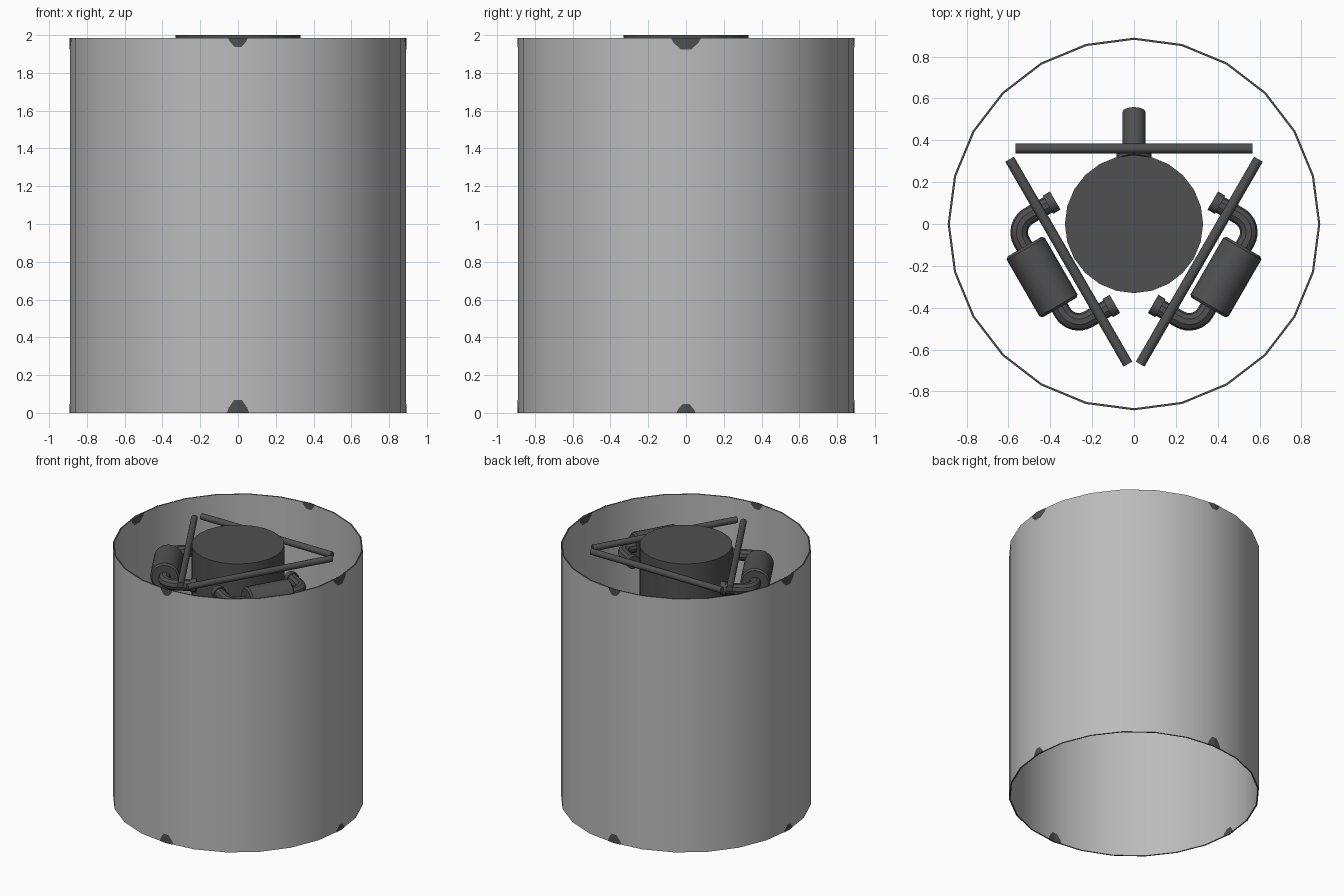
import bpy, bmesh, math
from mathutils import Vector

if "Cube" in bpy.data.objects:
    bpy.data.objects.remove(bpy.data.objects["Cube"])

def mat(name, v):
    m = bpy.data.materials.new(name)
    m.diffuse_color = (v, v, v, 1)
    m.use_nodes = True
    m.node_tree.nodes["Principled BSDF"].inputs["Base Color"].default_value = m.diffuse_color
    return m

LIGHT = mat("light_grey", 0.50)
DARK = mat("dark_grey", 0.08)

def finish(ob, name, *mats):
    ob.name = name
    for m in mats:
        ob.data.materials.append(m)
    bpy.ops.object.select_all(action='DESELECT')
    ob.select_set(True)
    bpy.context.view_layer.objects.active = ob
    bpy.ops.object.shade_smooth_by_angle(angle=math.radians(35))
    return ob

def from_bmesh(bm, name, *mats):
    me = bpy.data.meshes.new(name)
    bm.to_mesh(me)
    bm.free()
    ob = bpy.data.objects.new(name, me)
    bpy.context.collection.objects.link(ob)
    return finish(ob, name, *mats)

def rod(name, a, b, r, sides=16, chamfer=0.0):
    """Cylinder between two points, with optionally chamfered ends."""
    a, b = Vector(a), Vector(b)
    d = b - a
    bpy.ops.mesh.primitive_cylinder_add(vertices=sides, radius=r, depth=d.length, location=(a + b) / 2)
    ob = bpy.context.object
    ob.rotation_euler = d.to_track_quat('Z', 'Y').to_euler()
    if chamfer:
        mod = ob.modifiers.new("chamfer", 'BEVEL')
        mod.width = chamfer
        mod.limit_method = 'ANGLE'
        mod.angle_limit = math.radians(60)
    return finish(ob, name, DARK)

def pipe(name, pts, r):
    """Round pipe swept along a list of points."""
    cu = bpy.data.curves.new(name, 'CURVE')
    cu.dimensions = '3D'
    cu.bevel_depth = r
    cu.bevel_resolution = 3
    cu.use_fill_caps = True
    sp = cu.splines.new('POLY')
    sp.points.add(len(pts) - 1)
    for p, q in zip(sp.points, pts):
        p.co = (*q, 1)
    ob = bpy.data.objects.new(name, cu)
    bpy.context.collection.objects.link(ob)
    bpy.ops.object.select_all(action='DESELECT')
    ob.select_set(True)
    bpy.context.view_layer.objects.active = ob
    bpy.ops.object.convert(target='MESH')
    return finish(bpy.context.object, name, DARK)

# Outer shell: thin open tube with dark rims
R, T, H, N = 0.89, 0.01, 1.985, 24
bm = bmesh.new()
loops = []
for r, z in ((R, 0), (R, H), (R - T, H), (R - T, 0)):
    loops.append([bm.verts.new((r * math.cos(i * math.tau / N), r * math.sin(i * math.tau / N), z))
                  for i in range(N)])
for k in range(4):
    A, B = loops[k], loops[(k + 1) % 4]
    for i in range(N):
        j = (i + 1) % N
        f = bm.faces.new((A[i], A[j], B[j], B[i]))
        f.material_index = k % 2
from_bmesh(bm, "outer_shell", LIGHT, DARK)

# Dark rim patches on the four sides, outside and inside, folded along the shell edge
def patch(name, ang, w, h, top):
    bm = bmesh.new()
    ca, sa = math.cos(ang), math.sin(ang)
    for r in (R + 0.002, R - T - 0.002):
        for s in (-1, 1):
            vs = []
            for u, v in ((0, 0), (w, 0), (w * 0.85, h * 0.4), (w * 0.35, h), (0, h)):
                d = r - u * math.tan(math.pi / N)
                z = H - v if top else v
                vs.append(bm.verts.new((d * ca - s * u * sa, d * sa + s * u * ca, z)))
            f = bm.faces.new(vs)
            f.normal_update()
            out = f.normal.dot(Vector((ca, sa, 0))) > 0
            if out != (r > R):
                f.normal_flip()
    from_bmesh(bm, name, DARK)

for i, side in enumerate(("right", "back", "left", "front")):
    on_x = i % 2 == 0
    patch(f"rim_patch_top_{side}", i * math.pi / 2, 0.08 if on_x else 0.052, 0.06 if on_x else 0.047, True)
    patch(f"rim_patch_bottom_{side}", i * math.pi / 2, 0.05 if on_x else 0.058, 0.047 if on_x else 0.068, False)

# Central core drum
rod("core_drum", (0, 0, 1.0), (0, 0, 2.0), 0.33, 24)

# Triangular frame of three bars round the core
for i in range(3):
    a = math.pi / 2 + i * math.tau / 3
    n, t = Vector((math.cos(a), math.sin(a), 0)), Vector((-math.sin(a), math.cos(a), 0))
    c = n * 0.36 + Vector((0, 0, 1.93))
    rod(f"frame_bar_{i + 1}", c - t * 0.565, c + t * 0.565, 0.024, 12)

# Side canisters with an elbow pipe and collar at each end
for side, s in (("right", 1), ("left", -1)):
    def P(rad, tan):
        return Vector((s * (0.866 * rad + 0.5 * tan), -0.5 * rad + 0.866 * tan, 1.80))
    rod(f"{side}_canister", P(0.507, -0.168), P(0.507, 0.168), 0.105, 24, 0.012)
    for end, e in (("back", 1), ("front", -1)):
        pts = [P(0.507, e * 0.15)]
        for k in range(9):
            a = k / 8 * math.pi / 2
            pts.append(P(0.417 + 0.09 * math.cos(a), e * (0.195 + 0.09 * math.sin(a))))
        pts.append(P(0.29, e * 0.285))
        pipe(f"{side}_{end}_elbow", pts, 0.042)
        rod(f"{side}_{end}_collar", P(0.27, e * 0.285), P(0.31, e * 0.285), 0.05)

# Back outlet: sloping stub with a collar on the drum
rod("back_outlet_collar", (0, 0.30, 1.5), (0, 0.345, 1.48), 0.083, 20)
rod("back_outlet_pipe", (0, 0.30, 1.5), (0, 0.535, 1.39), 0.055, 20)
